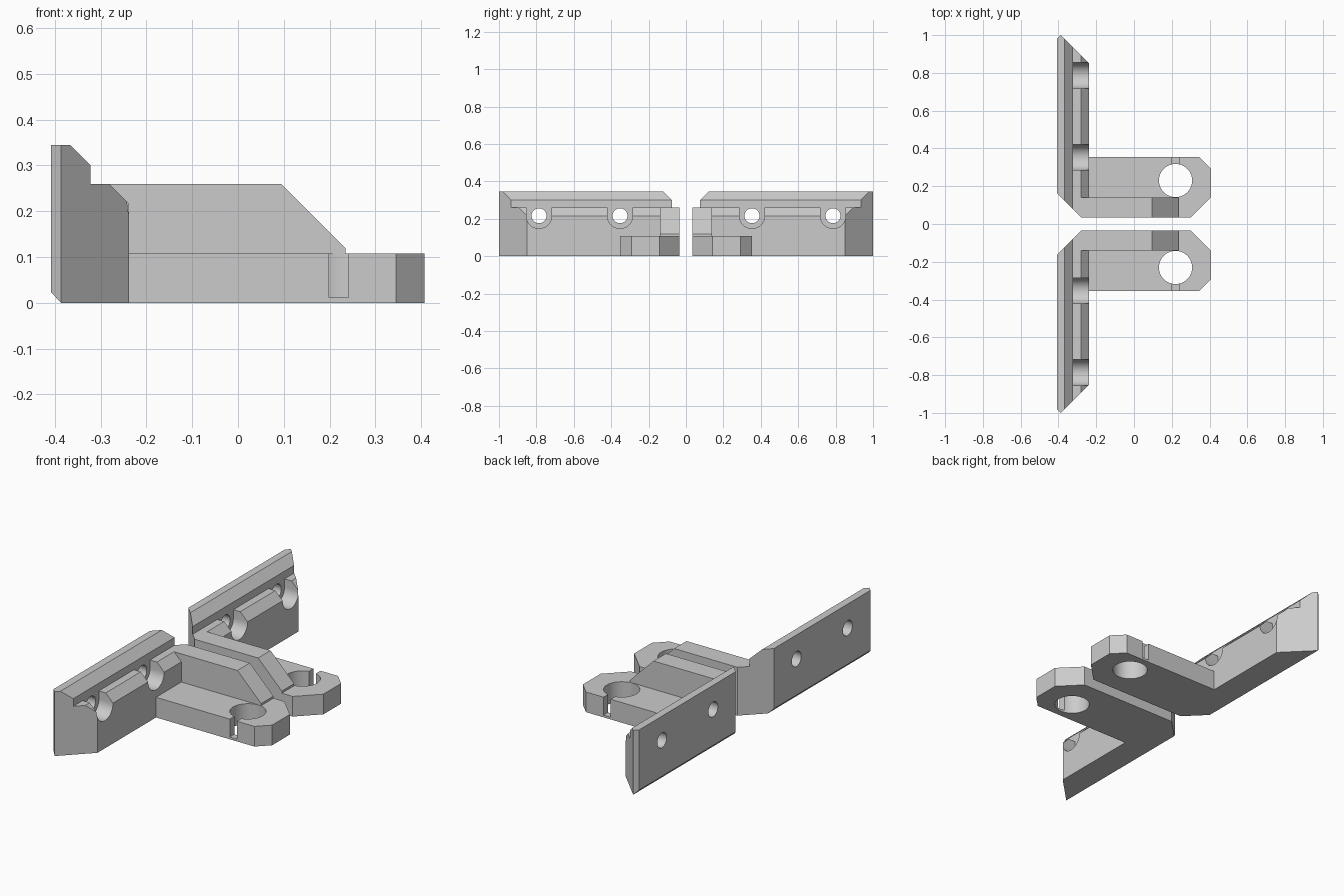
import bpy, bmesh, math

cube = bpy.data.objects.get("Cube")
if cube:
    bpy.data.objects.remove(cube, do_unlink=True)

grey = bpy.data.materials.new("light grey")
grey.use_nodes = True
grey.diffuse_color = (0.6, 0.6, 0.6, 1)
grey.node_tree.nodes["Principled BSDF"].inputs["Base Color"].default_value = (0.6, 0.6, 0.6, 1)


def prism(name, axis, points, start, end):
    """Extrude a 2D outline along one axis."""
    place = {"x": lambda u, v, d: (d, u, v),
             "y": lambda u, v, d: (u, d, v),
             "z": lambda u, v, d: (u, v, d)}[axis]
    bm = bmesh.new()
    rings = [[bm.verts.new(place(u, v, d)) for u, v in points] for d in (start, end)]
    for ring in rings:
        bm.faces.new(ring)
    n = len(points)
    for i in range(n):
        j = (i + 1) % n
        bm.faces.new((rings[0][i], rings[0][j], rings[1][j], rings[1][i]))
    bmesh.ops.recalc_face_normals(bm, faces=bm.faces)
    mesh = bpy.data.meshes.new(name)
    bm.to_mesh(mesh)
    bm.free()
    mesh.materials.append(grey)
    obj = bpy.data.objects.new(name, mesh)
    bpy.context.collection.objects.link(obj)
    return obj


def arc(cu, cv, r, a0=0, a1=360, steps=48):
    return [(cu + r * math.cos(math.radians(a0 + (a1 - a0) * i / steps)),
             cv + r * math.sin(math.radians(a0 + (a1 - a0) * i / steps)))
            for i in range(steps + (a1 - a0 < 360))]


def combine(target, tool, operation):
    mod = target.modifiers.new(operation, "BOOLEAN")
    mod.operation, mod.solver, mod.object = operation, "EXACT", tool
    bpy.context.view_layer.objects.active = target
    bpy.ops.object.modifier_apply(modifier=mod.name)
    bpy.data.objects.remove(tool, do_unlink=True)


# Mounting wall: stepped cross-section trimmed to mitred ends
bracket = prism("front_bracket", "y", [
    (-0.408, 0.023), (-0.387, 0), (-0.238, 0), (-0.238, 0.216), (-0.281, 0.259),
    (-0.322, 0.259), (-0.322, 0.3), (-0.367, 0.345), (-0.408, 0.345)], -1.1, 0.1)
combine(bracket, prism("wall_plan", "z", [
    (-0.408, -0.98), (-0.387, -1), (-0.238, -0.85), (-0.238, -0.035),
    (-0.281, -0.035), (-0.408, -0.162)], -0.1, 0.5), "INTERSECT")

# Flat arm with clipped corners
combine(bracket, prism("arm", "z", [
    (-0.281, -0.035), (0.3, -0.035), (0.407, -0.142), (0.407, -0.292),
    (0.345, -0.354), (-0.281, -0.354)], 0, 0.108), "UNION")

# Sloped stiffening rib
combine(bracket, prism("rib", "y", [
    (-0.281, 0.02), (0.235, 0.02), (0.235, 0.119), (0.095, 0.259), (-0.281, 0.259)],
    -0.14, -0.035), "UNION")

# Round hole in the arm and the slot that opens it outward
combine(bracket, prism("arm_hole", "z", arc(0.22, -0.23, 0.088), -0.1, 0.3), "DIFFERENCE")
combine(bracket, prism("arm_slot", "z", [
    (0.199, -0.4), (0.241, -0.4), (0.241, -0.23), (0.199, -0.23)], 0.012, 0.3), "DIFFERENCE")

# Screw holes with open-topped head recesses
for y in (-0.353, -0.786):
    recess = arc(y, 0.216, 0.068, 180, 360, 24) + [(y + 0.068, 0.32), (y - 0.068, 0.32)]
    combine(bracket, prism("recess", "x", recess, -0.322, -0.1), "DIFFERENCE")
    combine(bracket, prism("screw_hole", "x", arc(y, 0.216, 0.04, steps=32), -0.6, -0.1),
            "DIFFERENCE")

# Mirrored partner
partner = bpy.data.objects.new("back_bracket", bracket.data.copy())
bpy.context.collection.objects.link(partner)
bm = bmesh.new()
bm.from_mesh(partner.data)
for v in bm.verts:
    v.co.y = -v.co.y
bmesh.ops.reverse_faces(bm, faces=bm.faces)
bm.to_mesh(partner.data)
bm.free()

bpy.ops.object.select_all(action="DESELECT")
for obj in (bracket, partner):
    obj.select_set(True)
bpy.context.view_layer.objects.active = bracket
bpy.ops.object.shade_smooth_by_angle(angle=math.radians(30))
